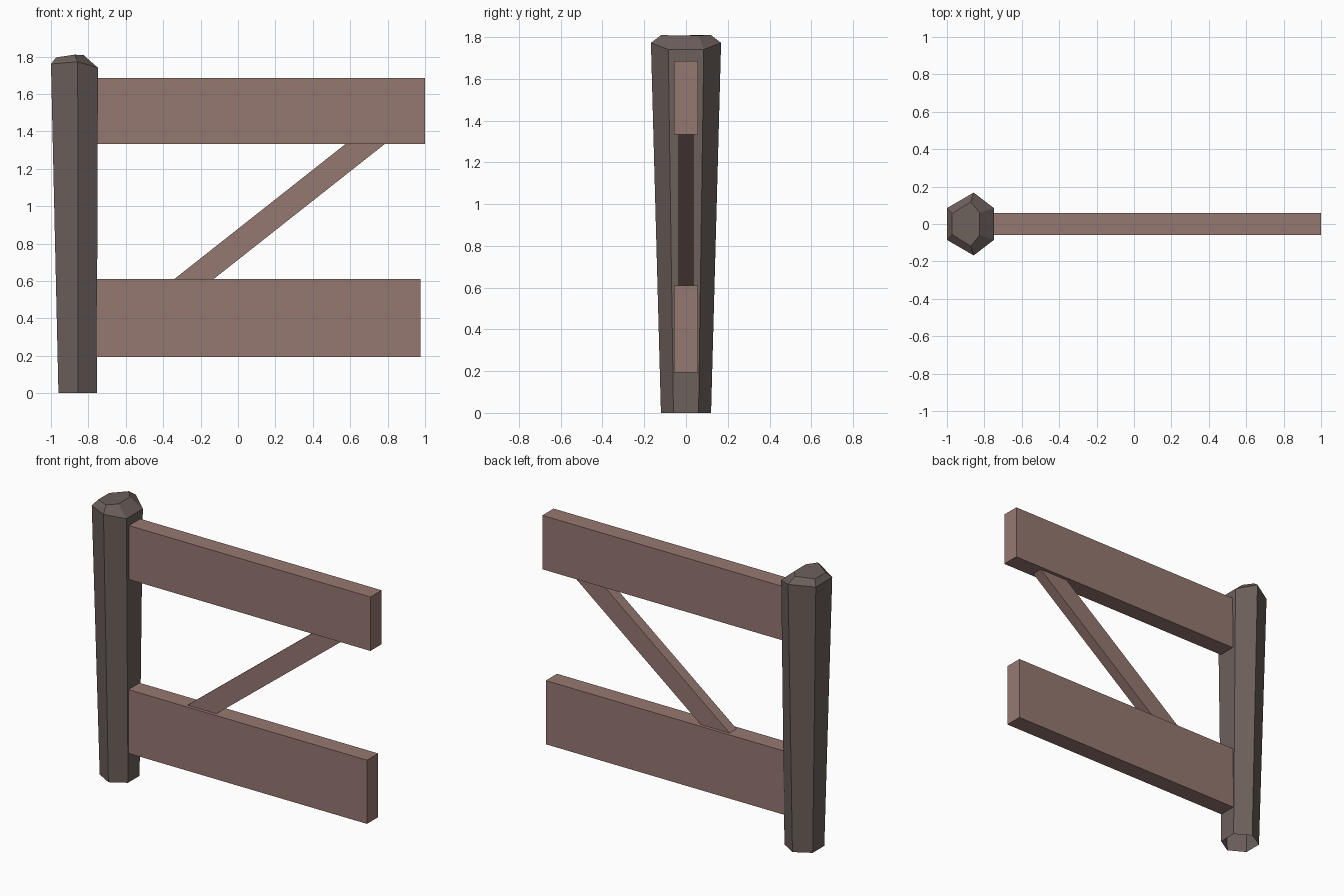
import bpy, bmesh

if "Cube" in bpy.data.objects:
    bpy.data.objects.remove(bpy.data.objects["Cube"])


def material(name, rgb):
    m = bpy.data.materials.new(name)
    m.diffuse_color = (*rgb, 1)
    m.use_nodes = True
    m.node_tree.nodes["Principled BSDF"].inputs["Base Color"].default_value = m.diffuse_color
    return m


POST = material("dark wood", (0.150, 0.116, 0.106))
RAIL = material("reddish wood", (0.305, 0.188, 0.167))


def finish(name, bm, mat):
    bmesh.ops.recalc_face_normals(bm, faces=bm.faces)
    me = bpy.data.meshes.new(name)
    bm.to_mesh(me)
    bm.free()
    me.materials.append(mat)
    ob = bpy.data.objects.new(name, me)
    bpy.context.collection.objects.link(ob)


def board(name, profile, half):
    """Extrude an x-z outline across y."""
    bm = bmesh.new()
    face = bm.faces.new([bm.verts.new((x, -half, z)) for x, z in profile])
    ext = bmesh.ops.extrude_face_region(bm, geom=[face])["geom"]
    vs = [g for g in ext if isinstance(g, bmesh.types.BMVert)]
    bmesh.ops.translate(bm, verts=vs, vec=(0, 2 * half, 0))
    finish(name, bm, RAIL)


# Six-sided flaring post: each ring gives (x, y, z) of left, middle, right
# corners on the back side, mirrored to the front; the foot is open
rings = [
    [(-0.96, 0.06, 0), (-0.855, 0.12, 0), (-0.755, 0.06, 0)],
    [(-1.0, 0.085, 1.76), (-0.857, 0.168, 1.772), (-0.749, 0.085, 1.74)],
    [(-0.973, 0.056, 1.795), (-0.873, 0.118, 1.81), (-0.825, 0.06, 1.807)],
]
bm = bmesh.new()
loops = []
for half in rings:
    pts = half + [(x, -y, z) for x, y, z in reversed(half)]
    loops.append([bm.verts.new(p) for p in pts])
for a, b in zip(loops, loops[1:]):
    for i in range(6):
        j = (i + 1) % 6
        bm.faces.new((a[i], a[j], b[j], b[i]))
bm.faces.new(loops[-1])
finish("post", bm, POST)

# Horizontal rails, let into the post
for name, x1, z0, z1 in (("upper_rail", 1.0, 1.332, 1.685),
                         ("lower_rail", 0.975, 0.193, 0.61)):
    board(name, [(-0.8, z0), (x1, z0), (x1, z1), (-0.8, z1)], 0.058)

# Slanted brace between the rails
board("brace", [(-0.366, 0.59), (-0.156, 0.59), (0.81, 1.352), (0.60, 1.352)], 0.036)
